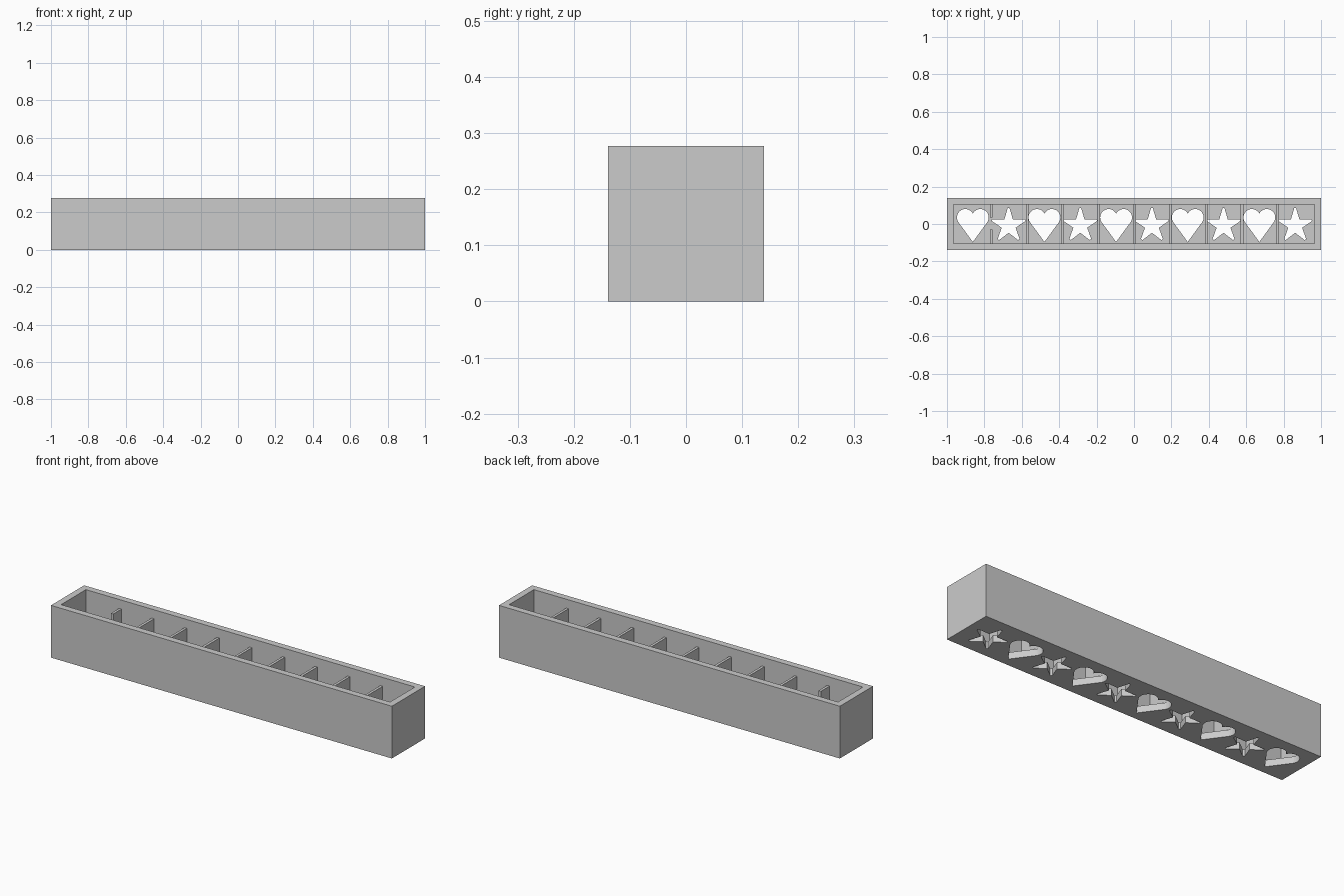
import bpy
import bmesh
from math import sin, cos, pi, atan2, acos, hypot, radians

if "Cube" in bpy.data.objects:
    bpy.data.objects.remove(bpy.data.objects["Cube"])

HALF_Y, HEIGHT = 0.139, 0.277
IN_X, IN_Y, FLOOR = 0.965, 0.104, 0.035
PITCH, DIV_TOP, DIV_HALF = 0.1915, 0.23, 0.007

grey = bpy.data.materials.new("plain grey")
grey.use_nodes = True
colour = (0.6, 0.6, 0.6, 1)
grey.diffuse_color = colour
grey.node_tree.nodes["Principled BSDF"].inputs["Base Color"].default_value = colour


def prism(bm, points, z0, z1):
    """Extrude a closed outline from z0 up to z1."""
    face = bm.faces.new([bm.verts.new((x, y, z0)) for x, y in points])
    top = bmesh.ops.extrude_face_region(bm, geom=[face])["geom"]
    bmesh.ops.translate(bm, vec=(0, 0, z1 - z0),
                        verts=[v for v in top if isinstance(v, bmesh.types.BMVert)])


def rect(x0, x1, y0, y1):
    return [(x0, y0), (x1, y0), (x1, y1), (x0, y1)]


def make(name, prisms):
    bm = bmesh.new()
    for points, z0, z1 in prisms:
        prism(bm, points, z0, z1)
    bmesh.ops.recalc_face_normals(bm, faces=bm.faces)
    mesh = bpy.data.meshes.new(name)
    bm.to_mesh(mesh)
    bm.free()
    mesh.materials.append(grey)
    obj = bpy.data.objects.new(name, mesh)
    bpy.context.collection.objects.link(obj)
    return obj


def heart(cx):
    # Two round lobes with straight tangents down to the tip
    r, lx, ly, tip = 0.045, 0.04, 0.035, -0.096
    start = atan2(tip - ly, -lx) + acos(r / hypot(lx, ly - tip))
    end = acos(-lx / r)
    arc = [start + (end - start) * i / 16 for i in range(17)]
    right = [(lx + r * cos(a), ly + r * sin(a)) for a in arc]
    left = [(-x, y) for x, y in reversed(right[:-1])]
    return [(cx + x, y) for x, y in [(0, tip)] + right + left]


def star(cx):
    # Five arms with slightly blunted tips
    points = []
    for i in range(5):
        a = pi / 2 + i * 2 * pi / 5
        for angle, r in ((a - radians(3), 0.093), (a + radians(3), 0.093), (a + pi / 5, 0.039)):
            points.append((cx + r * cos(angle), r * sin(angle) - 0.008))
    return points


# Open tray: solid block with the inside and the floor shapes cut away
tray = make("tray", [(rect(-1, 1, -HALF_Y, HALF_Y), 0, HEIGHT)])
cavity = make("cavity_cutter", [(rect(-IN_X, IN_X, -IN_Y, IN_Y), FLOOR, HEIGHT + 0.1)])
holes = make("floor_hole_cutter",
             [((star if i % 2 else heart)((i - 4.5) * PITCH), -0.05, FLOOR + 0.05)
              for i in range(10)])
for cutter in (cavity, holes):
    cutter.hide_render = True
    mod = tray.modifiers.new(cutter.name, "BOOLEAN")
    mod.operation, mod.solver, mod.object = "DIFFERENCE", "EXACT", cutter
    bpy.context.view_layer.objects.active = tray
    bpy.ops.object.modifier_apply(modifier=mod.name)
    bpy.data.objects.remove(cutter)

# Dividers between the compartments; the first has a gap in its middle
for i in range(9):
    x = (i - 4) * PITCH + 0.003
    spans = [(-IN_Y, -0.03), (0.035, IN_Y)] if i == 0 else [(-IN_Y, IN_Y)]
    make(f"divider_{i + 1}",
         [(rect(x - DIV_HALF, x + DIV_HALF, y0, y1), FLOOR, DIV_TOP) for y0, y1 in spans])
